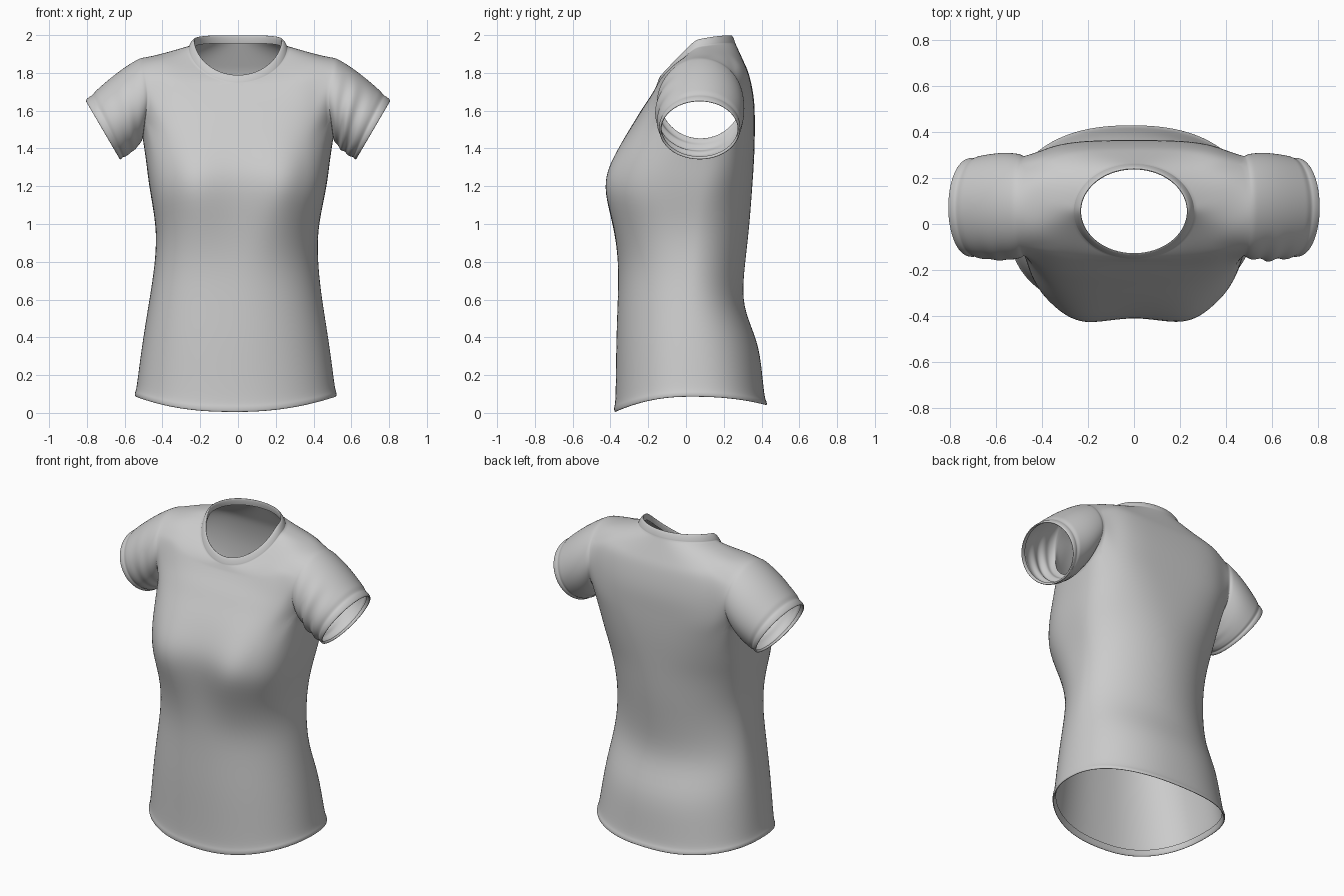
import bpy, bmesh
from math import sin, cos, pi, exp
from mathutils import Vector

if "Cube" in bpy.data.objects:
    bpy.data.objects.remove(bpy.data.objects["Cube"])

N = 40          # columns around the torso
HALF = 4        # armhole spans columns -4..4
STEPS = 5       # armhole spans this many rows
LOOP = 4 * HALF + 2 * STEPS
R0 = 13         # first armhole row

# torso rows: z front, z side, z back, half width, y front, y back
ROWS = [
    (.04, .12, .08, .517, -.36, .412),      # hem turned inside
    (.003, .085, .04, .524, -.37, .420),
    (.003, .085, .04, .536, -.382, .432),   # hem edge
    (.035, .11, .065, .536, -.382, .427),
    (.045, .12, .075, .528, -.375, .418),   # stitch groove
    (.2, .25, .2, .512, -.372, .405),
    (.4, .42, .38, .488, -.37, .385),
    (.6, .6, .56, .458, -.362, .296),
    (.8, .78, .75, .433, -.357, .308),
    (1.0, .96, .95, .426, -.38, .333),
    (1.17, 1.12, 1.13, .456, -.402, .347),
    (1.28, 1.23, 1.24, .478, -.398, .355),
    (1.38, 1.34, 1.35, .488, -.363, .362),
    (1.47, 1.44, 1.45, .495, -.318, .365),  # armpit
    (1.54, 1.52, 1.52, .51, -.275, .365),
    (1.60, 1.60, 1.59, .52, -.24, .365),
    (1.64, 1.68, 1.65, .52, -.213, .362),
    (1.67, 1.77, 1.72, .52, -.192, .352),
    (1.71, 1.88, 1.80, .495, -.167, .333),  # shoulder line
]

# roundness of each quarter of the cross-section: (height, exponent) pairs
BACK = ((.1, .86), (.5, .95), (.8, 1.05), (1.12, 1.0), (1.5, .6))
FRONT_R = ((.1, .92), (.8, .97), (1.12, .6), (1.5, .6))
FRONT_L = ((.1, .82), (.6, .74), (.9, .7), (1.12, .58), (1.5, .6))


def lerp(a, b, t):
    return a + (b - a) * t


def sample(table, z):
    if z <= table[0][0]:
        return table[0][1]
    for (z0, p0), (z1, p1) in zip(table, table[1:]):
        if z <= z1:
            return lerp(p0, p1, (z - z0) / (z1 - z0))
    return table[-1][1]


def spow(v, p):
    return abs(v) ** p * (1 if v >= 0 else -1)


def torso_point(row, th):
    zf, zs, zb, hw, yf, yb = row
    c, s = cos(th), sin(th)
    p = sample(BACK if s > 0 else FRONT_R if c > 0 else FRONT_L, zs)
    yc = lerp(.02, .09, min(max((zs - .6) / 1.2, 0), 1))
    x = hw * spow(c, p)
    y = yc + abs(spow(s, p)) * ((yf if s < 0 else yb) - yc)
    z = zs + ((zf if s < 0 else zb) - zs) * s * s
    if s < 0:   # bust
        y -= .045 * exp(-((abs(x) - .22) / .13) ** 2) * exp(-((z - 1.18) / .2) ** 2)
    x -= .012 * min(max((1.2 - z) / .6, 0), 1)
    return Vector((x, y, z))


def neck_point(th, d, drop):
    c, s = cos(th), sin(th)
    z = 1.978 - .188 * abs(s) ** 1.1 if s < 0 else 1.978 + .023 * sin(s * pi / 2)
    return Vector(((.23 + d) * c, .055 + (.182 + .75 * d) * s, z - drop))


def sleeve_point(a, t, grow, side):
    c, s = cos(a), sin(a)
    start = Vector((.475 + .03 * abs(s), .078 + .218 * c, 1.668 + .214 * s))
    end = Vector((.717 + .091 * s, .072 + .21 * c, 1.497 + .155 * s))
    p = start.lerp(end, t)
    # gathered folds on the front and underside
    fold = max(0, -.8 * c - .5 * s) * sin(pi * min(t / .9, 1))
    amp = .010 if side > 0 else .003
    g = grow + .016 * sin(pi * t ** .8) + amp * fold * sin(t * 20 + c)
    p += Vector((.4 * s, c, .8 * s)) * g
    p.x *= side
    return p


def armhole_angle(row, col):
    step = 2 * pi / LOOP
    if row == 0:
        return -pi / 2 + step * col
    if row == STEPS:
        return pi / 2 - step * col
    return -pi / 2 + step * (HALF + row) * (1 if col > 0 else -1)


bm = bmesh.new()
angles = [2 * pi * i / N for i in range(N)]

# torso, yoke and collar rings
rings = [[torso_point(r, th) for th in angles] for r in ROWS]
base = [neck_point(th, .032, .042) for th in angles]
shoulder = rings[-1]
for t in (.25, .5, .75, 1):
    rings.append([a.lerp(b, t) for a, b in zip(shoulder, base)])
for d, drop in ((.030, .034), (.018, .012), (.006, 0), (-.001, .004), (.002, .03), (.006, .045)):
    rings.append([neck_point(th, d, drop) for th in angles])
grid = [[bm.verts.new(p) for p in ring] for ring in rings]


def column(col, side):
    return col % N if side > 0 else (N // 2 - col) % N


# armhole edges, ordered into loops
skip, loops, hole_verts = set(), {}, set()
for side in (1, -1):
    order = [(0, c) for c in range(-HALF, HALF)]
    order += [(r, HALF) for r in range(STEPS)]
    order += [(STEPS, c) for c in range(HALF, -HALF, -1)]
    order += [(r, -HALF) for r in range(STEPS, 0, -1)]
    loop = []
    for r, c in order:
        a = armhole_angle(r, c)
        v = grid[R0 + r][column(c, side)]
        v.co = sleeve_point(a, 0, 0, side)
        loop.append((v, a))
        hole_verts.add(v)
    loops[side] = loop
    for r in range(STEPS):
        for c in range(-HALF, HALF):
            skip.add((R0 + r, column(c, side) if side > 0 else column(c + 1, side)))

for r in range(len(grid) - 1):
    for i in range(N):
        if (r, i) not in skip:
            j = (i + 1) % N
            bm.faces.new((grid[r][i], grid[r][j], grid[r + 1][j], grid[r + 1][i]))
bmesh.ops.delete(bm, geom=[v for v in bm.verts if not v.link_faces], context='VERTS')

# ease the cloth around the armholes
near = set()
for side in (1, -1):
    for r in range(R0 - 2, R0 + STEPS + 2):
        for c in range(-HALF - 2, HALF + 3):
            v = grid[r][column(c, side)]
            if v.is_valid and v not in hole_verts:
                near.add(v)
bmesh.ops.smooth_vert(bm, verts=list(near), factor=.4,
                      use_axis_x=True, use_axis_y=True, use_axis_z=True)

# sleeves with a turned cuff
profile = [(.05 + .055 * k, .004) for k in range(15)]
profile += [(.88, -.003), (.91, .004), (.99, .005), (1.0, -.002), (.985, -.008), (.92, -.010)]
for side in (1, -1):
    prev = [v for v, a in loops[side]]
    for t, g in profile:
        cur = [bm.verts.new(sleeve_point(a, t, g, side)) for v, a in loops[side]]
        for k in range(LOOP):
            n = (k + 1) % LOOP
            bm.faces.new((prev[k], prev[n], cur[n], cur[k]))
        prev = cur

# sharper seams at armholes and collar base
crease = bm.edges.layers.float.new("crease_edge")
collar = set(grid[len(ROWS) + 3])
for e in bm.edges:
    a, b = e.verts
    if (a in hole_verts and b in hole_verts) or (a in collar and b in collar):
        e[crease] = .6

bmesh.ops.recalc_face_normals(bm, faces=bm.faces[:])
for f in bm.faces:
    f.smooth = True
mesh = bpy.data.meshes.new("t_shirt")
bm.to_mesh(mesh)
bm.free()
shirt = bpy.data.objects.new("t_shirt", mesh)
bpy.context.collection.objects.link(shirt)
sub = shirt.modifiers.new("smooth_cloth", 'SUBSURF')
sub.levels = sub.render_levels = 2
